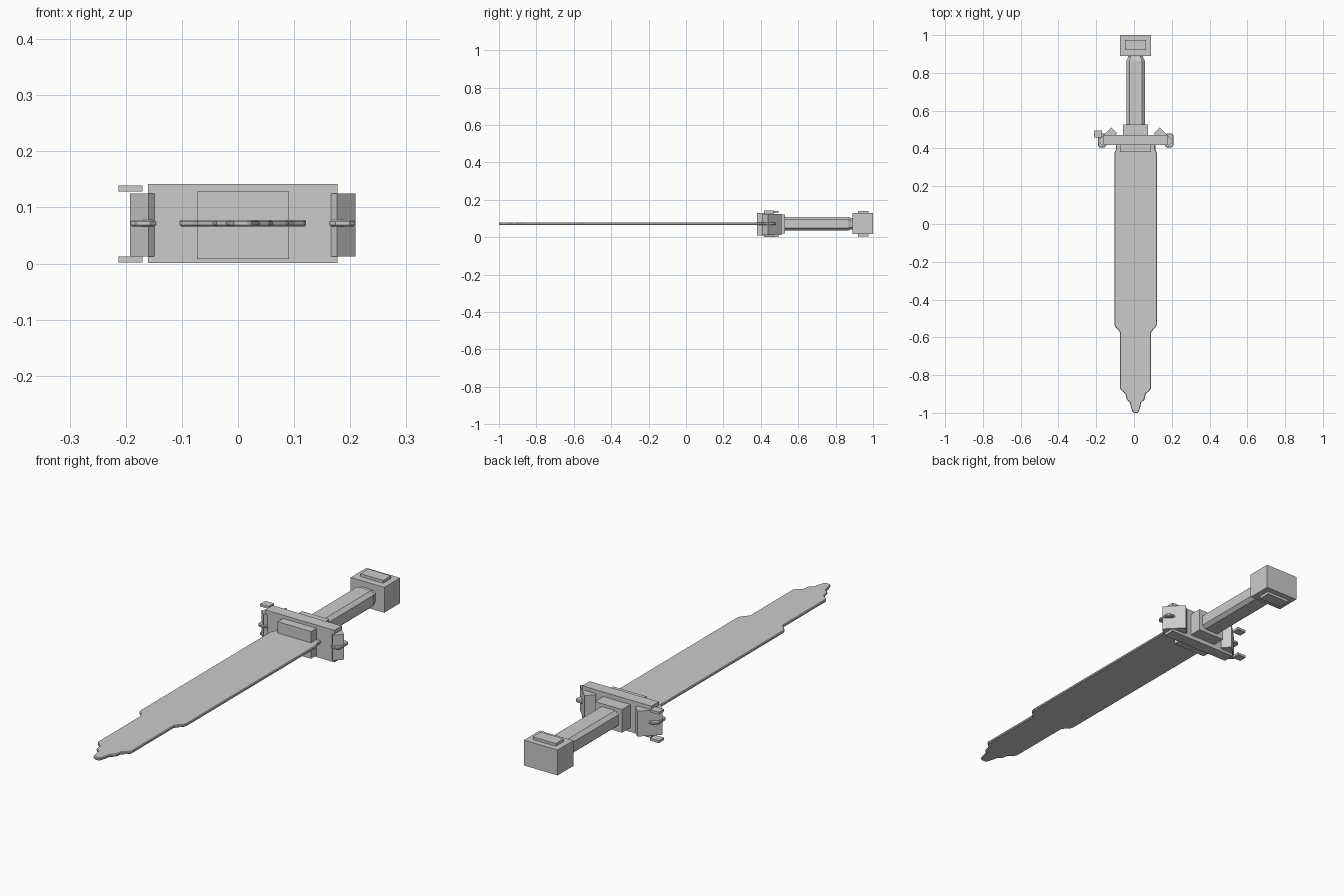
import bpy, bmesh, math
from mathutils import Matrix, Vector

if "Cube" in bpy.data.objects:
    bpy.data.objects.remove(bpy.data.objects["Cube"])

MID_X, MID_Z = 0.0085, 0.072

steel = bpy.data.materials.new("grey steel")
steel.use_nodes = True
steel.diffuse_color = (0.6, 0.6, 0.6, 1)
steel.node_tree.nodes["Principled BSDF"].inputs["Base Color"].default_value = (0.6, 0.6, 0.6, 1)


def finish(name, bm):
    bmesh.ops.recalc_face_normals(bm, faces=bm.faces)
    mesh = bpy.data.meshes.new(name)
    bm.to_mesh(mesh)
    bm.free()
    mesh.materials.append(steel)
    obj = bpy.data.objects.new(name, mesh)
    bpy.context.collection.objects.link(obj)
    return obj


def box(name, x, y, z, turn=0):
    """Box from (min, max) ranges, optionally turned about its own upright axis."""
    centre = Vector([(a + b) / 2 for a, b in (x, y, z)])
    size = [b - a for a, b in (x, y, z)]
    bm = bmesh.new()
    bmesh.ops.create_cube(bm, size=1, matrix=Matrix.Translation(centre)
                          @ Matrix.Rotation(turn, 4, 'Z') @ Matrix.Diagonal((*size, 1)))
    return finish(name, bm)


def centred_box(name, half, y, z):
    return box(name, (MID_X - half, MID_X + half), y, z)


def loft(name, rings):
    """Skin a series of closed rings and cap both ends."""
    bm = bmesh.new()
    loops = [[bm.verts.new(p) for p in ring] for ring in rings]
    for a, b in zip(loops, loops[1:]):
        for i in range(len(a)):
            j = (i + 1) % len(a)
            bm.faces.new((a[i], a[j], b[j], b[i]))
    bm.faces.new(loops[0])
    bm.faces.new(loops[-1])
    return finish(name, bm)


def thin_plate(name, outline, edge):
    """Flat plate with a chamfered rim."""
    bm = bmesh.new()
    low = bm.faces.new([bm.verts.new((x, y, MID_Z - 0.006)) for x, y in outline])
    top = bmesh.ops.extrude_face_region(bm, geom=[low])["geom"]
    bmesh.ops.translate(bm, vec=(0, 0, 0.012),
                        verts=[g for g in top if isinstance(g, bmesh.types.BMVert)])
    obj = finish(name, bm)
    bevel = obj.modifiers.new("rim", 'BEVEL')
    bevel.width = edge
    bevel.segments = 1
    bevel.angle_limit = math.radians(60)
    return obj


# Blade: half outline from guard to tip, mirrored about the middle line
half = [(0.104, 0.43), (0.104, 0.395), (0.113, 0.375), (0.113, -0.53), (0.108, -0.545),
        (0.092, -0.56), (0.082, -0.575), (0.082, -0.87), (0.076, -0.88), (0.053, -0.9),
        (0.047, -0.93), (0.03, -0.945), (0.023, -0.975), (0.016, -0.995), (0.008, -1)]
outline = [(MID_X + x, y) for x, y in half] + [(MID_X - x, y) for x, y in reversed(half)]
thin_plate("blade", outline, 0.003)

# Cross guard, its front block and the collar behind it
centred_box("guard_bar", 0.169, (0.418, 0.47), (0.001, 0.142))
centred_box("guard_front_block", 0.082, (0.38, 0.43), (0.008, 0.128))
centred_box("grip_collar", 0.066, (0.46, 0.528), (0.02, 0.122))

# Slanted end blocks with a small fin on each side
for side, label in ((1, "left"), (-1, "right")):
    cx = MID_X + side * 0.1485
    box("guard_end_" + label, (cx - 0.051, cx + 0.051), (0.436, 0.482),
        (0.013, 0.125), turn=-side * math.pi / 4)
    fin = [(0.155, 0.415), (0.165, 0.405), (0.19, 0.405), (0.2, 0.415),
           (0.2, 0.47), (0.19, 0.48), (0.165, 0.48), (0.155, 0.47)]
    thin_plate("guard_fin_" + label, [(MID_X + side * x, y) for x, y in fin], 0.003)

# Small loose tabs on the right end, above and below
for label, z in (("upper", (0.128, 0.139)), ("lower", (0.002, 0.013))):
    box("guard_tab_" + label, (-0.213, -0.17), (0.458, 0.494), z)


# Eight-sided grip, tapering where it meets the pommel
def octagon(y, s):
    pts = [(0.049, 0.023), (0.033, 0.037), (-0.033, 0.037), (-0.049, 0.023)]
    pts += [(-x, -z) for x, z in pts]
    return [(MID_X + x * s, y, MID_Z + z * s) for x, z in pts]


loft("grip", [octagon(0.5, 1), octagon(0.865, 1), octagon(0.883, 0.82), octagon(0.91, 0.82)])

# Pommel with a raised plate through top and bottom
centred_box("pommel", 0.082, (0.89, 1.0), (0.016, 0.128))
centred_box("pommel_plate", 0.056, (0.92, 0.975), (0.004, 0.14))
